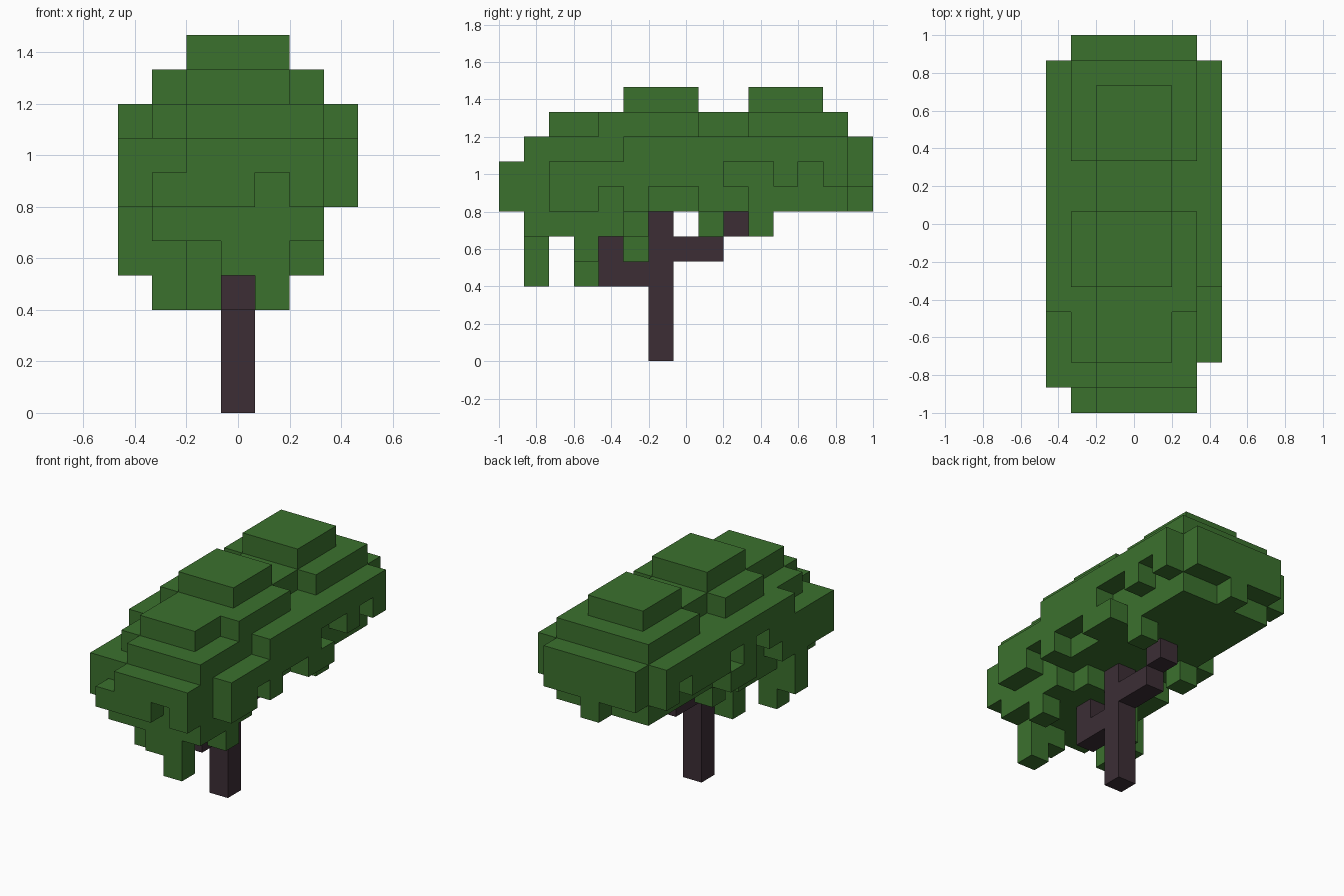
import bpy
import bmesh
from itertools import product
from mathutils import Vector

cube = bpy.data.objects.get("Cube")
if cube:
    bpy.data.objects.remove(cube, do_unlink=True)

UNIT = 2 / 15
ORIGIN = Vector((-3.5, -7.5, 0))


def make_material(name, color):
    mat = bpy.data.materials.new(name)
    mat.use_nodes = True
    mat.diffuse_color = color
    mat.node_tree.nodes["Principled BSDF"].inputs["Base Color"].default_value = color
    return mat


def block(x, y, z):
    """Cells in a block; every range is an inclusive pair or one index."""
    spans = [(s, s) if isinstance(s, int) else s for s in (x, y, z)]
    return set(product(*(range(a, b + 1) for a, b in spans)))


def build(name, cells, solid, mat):
    """Make one mesh from the exposed sides of the cells."""
    bm = bmesh.new()
    corners = {}

    def vert(point):
        key = tuple(round(c) for c in point)
        if key not in corners:
            corners[key] = bm.verts.new((Vector(key) + ORIGIN) * UNIT)
        return corners[key]

    for cell in sorted(cells):
        center = Vector(cell) + Vector((0.5, 0.5, 0.5))
        for axis, sign in product(range(3), (-1, 1)):
            normal = Vector((0, 0, 0))
            normal[axis] = sign
            if tuple(int(c) for c in Vector(cell) + normal) in solid:
                continue
            side = Vector((0, 0, 0))
            side[(axis + 1) % 3] = 1
            up = normal.cross(side)
            ring = [(-1, -1), (1, -1), (1, 1), (-1, 1)]
            bm.faces.new([vert(center + (normal + side * a + up * b) / 2) for a, b in ring])
    # merge coplanar squares into large flat faces
    bmesh.ops.dissolve_limit(bm, angle_limit=0.01, verts=bm.verts, edges=bm.edges)
    bmesh.ops.triangulate(bm, faces=[f for f in bm.faces if len(f.verts) > 4])
    mesh = bpy.data.meshes.new(name)
    bm.to_mesh(mesh)
    bm.free()
    mesh.materials.append(mat)
    obj = bpy.data.objects.new(name, mesh)
    bpy.context.scene.collection.objects.link(obj)
    return obj


# trunk with a stepped branch to the front and one to the back
trunk = block(3, 6, (0, 5))
trunk |= block(3, (4, 5), 3) | block(3, 4, 4)
trunk |= block(3, (7, 8), 4) | block(3, 9, 5)

# crown: twin top caps
leaves = block((2, 4), (5, 7), 10) | block((2, 4), (10, 12), 10)

# crown: upper shelf
leaves |= block((2, 4), (2, 13), 9)
leaves |= block(5, (4, 7), 9) | block(1, (5, 7), 9)
leaves |= block((1, 5), (10, 13), 9)

# crown: broad shelf
leaves |= block((2, 5), 1, 8) | block((1, 5), (2, 14), 8)
leaves |= block(0, (4, 13), 8) | block(6, (5, 13), 8)

# crown: main body with notched sides
leaves |= block((2, 5), 0, 7) | block((0, 5), 1, 7)
leaves |= block((0, 6), (2, 13), 7) | block((1, 5), 14, 7)
for y in (9, 10, 12):
    leaves -= block(6, y, 7)
for y in (6, 8, 12):
    leaves -= block(0, y, 7)

# crown: ragged underside
leaves |= block((1, 5), (0, 13), 6) - block(4, 0, 6)
leaves |= block(3, 14, 6)
for y in (2, 3, 5, 8, 9):
    leaves |= block(6, y, 6)
for y in (1, 2, 3, 4, 7, 8):
    leaves |= block(0, y, 6)
leaves |= block((1, 5), (1, 4), 5) | block((1, 4), 5, 5)

# hanging leaf clumps
clumps = [
    (4, 1, (3, 4)), (3, 1, 4), (1, 3, (3, 4)), (0, 3, (4, 5)), (5, 3, 4),
    (2, 5, (3, 4)), (1, 6, 5), (1, 8, 5), (5, 10, 5),
]
for clump in clumps:
    leaves |= block(*clump)

leaves -= trunk
solid = leaves | trunk
build("leaf_crown", leaves, solid, make_material("leaf green", (0.044, 0.165, 0.027, 1)))
build("trunk_and_branches", trunk, solid, make_material("dark bark", (0.045, 0.027, 0.036, 1)))
